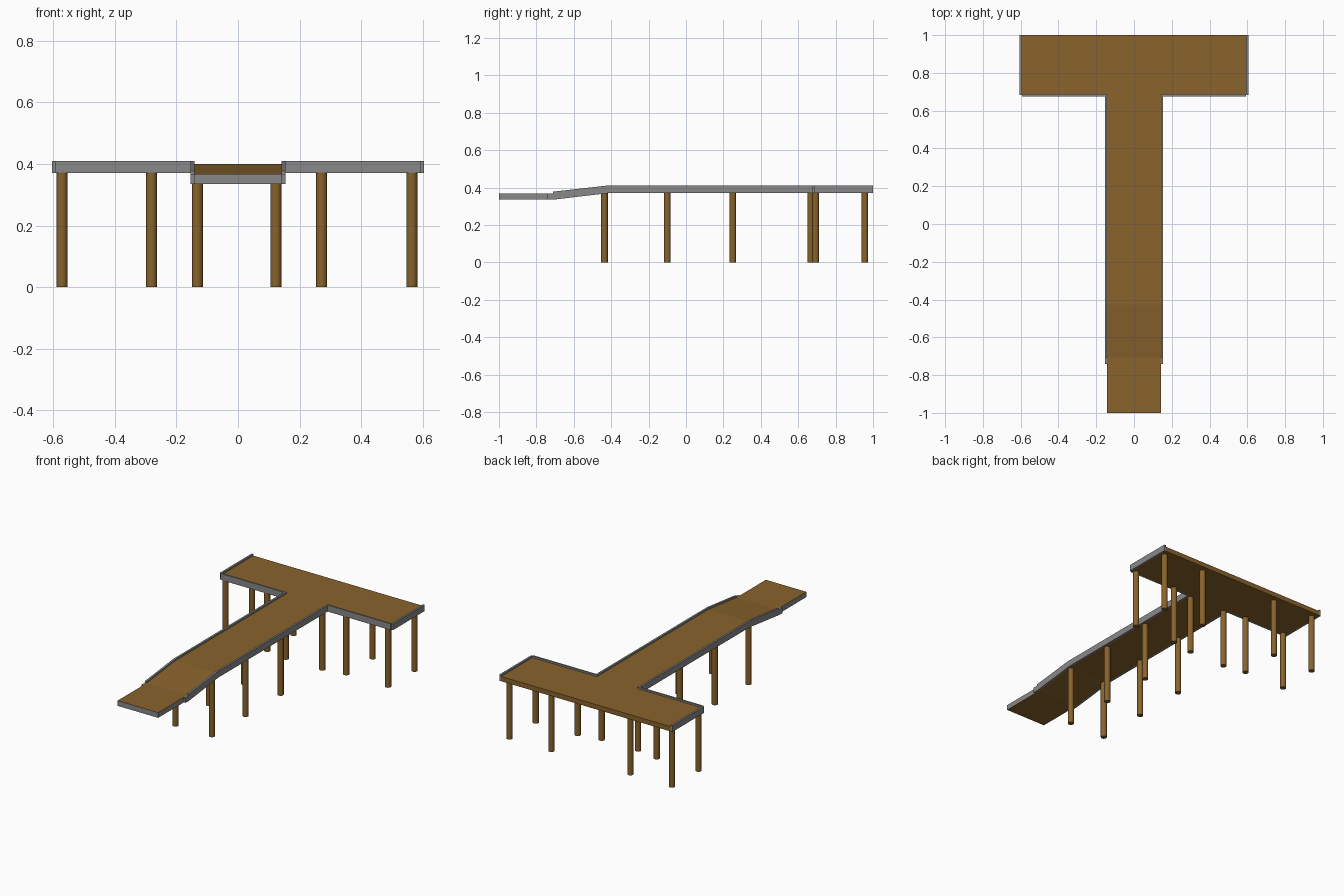
import bpy, bmesh
from mathutils import Vector

if "Cube" in bpy.data.objects:
    bpy.data.objects.remove(bpy.data.objects["Cube"])


def material(name, color):
    m = bpy.data.materials.new(name)
    m.diffuse_color = color
    m.use_nodes = True
    m.node_tree.nodes["Principled BSDF"].inputs["Base Color"].default_value = m.diffuse_color
    return m


WOOD = material("wood", (0.25, 0.125, 0.025, 1))
GREY = material("trim_grey", (0.25, 0.25, 0.25, 1))


def prism(name, points, direction, mats):
    """Extrude a flat outline along a direction."""
    bm = bmesh.new()
    face = bm.faces.new([bm.verts.new(p) for p in points])
    ext = bmesh.ops.extrude_face_region(bm, geom=[face])
    verts = [g for g in ext["geom"] if isinstance(g, bmesh.types.BMVert)]
    bmesh.ops.translate(bm, verts=verts, vec=Vector(direction))
    bmesh.ops.recalc_face_normals(bm, faces=bm.faces)
    me = bpy.data.meshes.new(name)
    bm.to_mesh(me)
    bm.free()
    for m in mats:
        me.materials.append(m)
    ob = bpy.data.objects.new(name, me)
    bpy.context.collection.objects.link(ob)
    return ob


def side_profile(name, yz, x0, x1, mats):
    return prism(name, [(x0, y, z) for y, z in yz], (x1 - x0, 0, 0), mats)


def box(name, x0, x1, y0, y1, z0, z1, mat):
    yz = [(y0, z0), (y1, z0), (y1, z1), (y0, z1)]
    return side_profile(name, yz, x0, x1, [mat])


TOP, BASE = 0.40, 0.37

# Cross deck at the far end
box("head_deck", -0.594, 0.594, 0.686, 1.0, BASE, TOP, WOOD)

# Walkway with a sloping ramp
walk = [(-0.71, 0.335), (-0.425, BASE), (0.686, BASE),
        (0.686, TOP), (-0.425, TOP), (-0.71, 0.368)]
side_profile("walkway_deck", walk, -0.142, 0.142, [WOOD])

# Low landing: wood top and underside, grey edges
landing = side_profile("landing", [(-1, 0.335), (-0.71, 0.335), (-0.71, 0.368), (-1, 0.368)],
                       -0.142, 0.142, [WOOD, GREY])
for p in landing.data.polygons:
    if abs(p.normal.z) < 0.5:
        p.material_index = 1

# Grey edge trim, both sides
rail = [(-0.742, 0.335), (-0.71, 0.335), (-0.415, BASE), (0.686, BASE),
        (0.686, 0.41), (-0.425, 0.41), (-0.71, 0.378), (-0.71, 0.368), (-0.742, 0.368)]
for s, tag in ((-1, "left"), (1, "right")):
    side_profile(tag + "_walkway_trim", rail, s * 0.142, s * 0.154, [GREY])
    box(tag + "_head_front_trim", s * 0.142, s * 0.594, 0.676, 0.687, BASE, 0.41, GREY)
    box(tag + "_head_side_trim", s * 0.593, s * 0.605, 0.684, 1.0, BASE, 0.41, GREY)

# Round support posts
spots = [(x, y) for x in (-0.132, 0.123) for y in (-0.436, -0.10, 0.25, 0.667)]
spots += [(x, y) for x in (-0.572, -0.281, 0.272, 0.565) for y in (0.693, 0.956)]
for i, (x, y) in enumerate(spots):
    bpy.ops.mesh.primitive_cylinder_add(vertices=20, radius=0.018, depth=0.372,
                                        location=(x, y, 0.186))
    post = bpy.context.object
    post.name = f"post_{i + 1}"
    post.data.materials.append(WOOD)
    bpy.ops.object.shade_smooth_by_angle()
